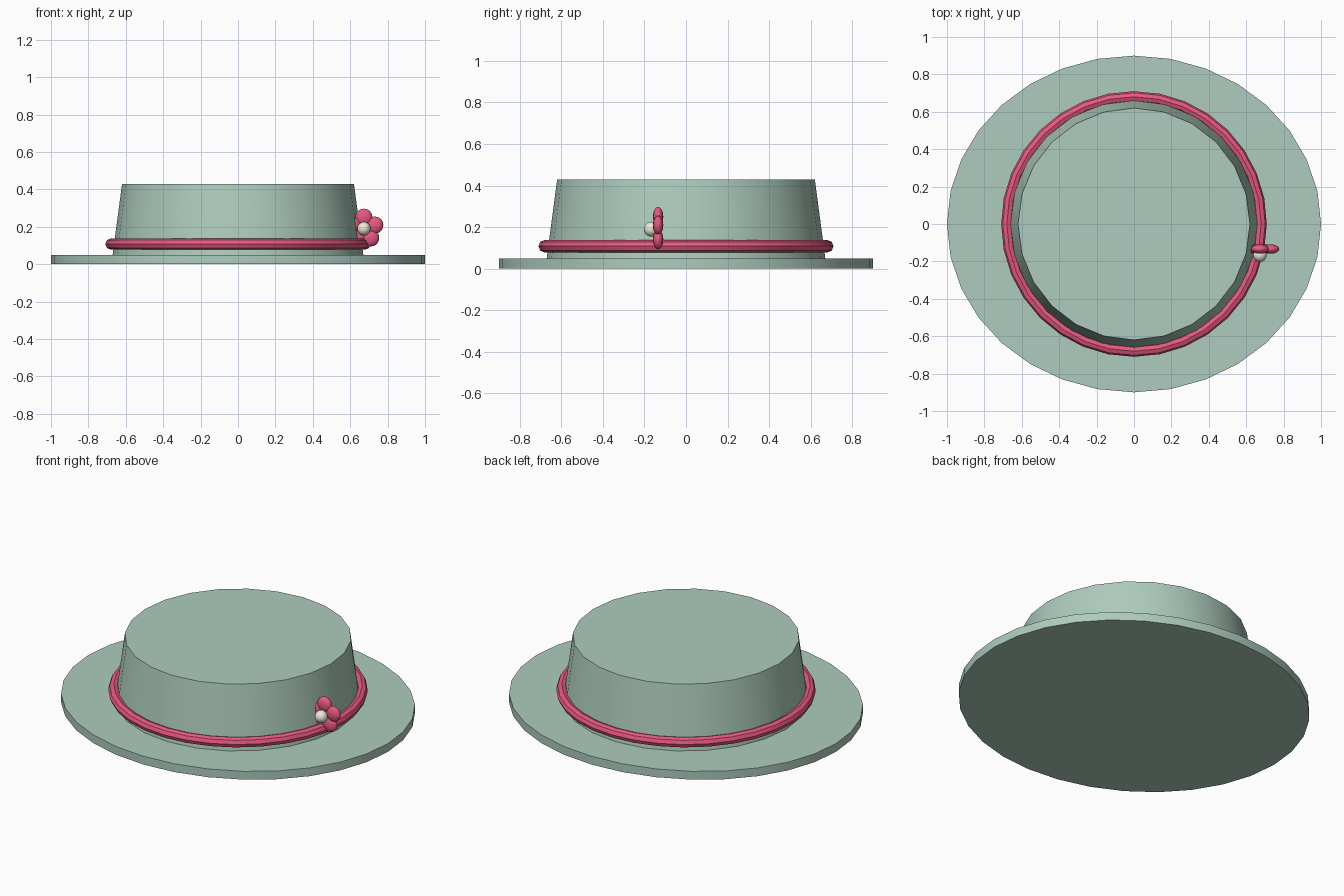
import bpy
from math import radians, cos, sin, pi

if "Cube" in bpy.data.objects:
    bpy.data.objects.remove(bpy.data.objects["Cube"])


def material(name, rgb):
    m = bpy.data.materials.new(name)
    m.diffuse_color = (*rgb, 1)
    m.use_nodes = True
    m.node_tree.nodes["Principled BSDF"].inputs["Base Color"].default_value = m.diffuse_color
    return m


FELT = material("sage_felt", (0.42, 0.60, 0.51))
PINK = material("pink", (0.80, 0.10, 0.22))
CREAM = material("cream", (0.85, 0.80, 0.70))


def finish(name, mat, scale=(1, 1, 1)):
    ob = bpy.context.object
    ob.name = name
    ob.scale = scale
    bpy.ops.object.transform_apply(location=False, rotation=False, scale=True)
    ob.data.materials.append(mat)
    bpy.ops.object.shade_smooth_by_angle(angle=radians(40))
    return ob


# Oval brim
bpy.ops.mesh.primitive_cylinder_add(vertices=32, radius=1, depth=0.05,
                                    location=(0, 0, 0.025))
finish("brim", FELT, (1, 0.9, 1))

# Tapered crown, seated slightly into the brim
bpy.ops.mesh.primitive_cone_add(vertices=24, radius1=0.673, radius2=0.62,
                                depth=0.40, location=(0, 0, 0.23))
finish("crown", FELT)

# Ribbon band
bpy.ops.mesh.primitive_torus_add(major_radius=0.68, minor_radius=0.03,
                                 major_segments=32, minor_segments=8,
                                 location=(0, 0, 0.108))
finish("band", PINK)

# Flower on the band: five flattened petals round a bead
FX, FY, FZ = 0.673, -0.134, 0.19
for i in range(5):
    a = pi / 2 + i * 2 * pi / 5
    bpy.ops.mesh.primitive_uv_sphere_add(
        segments=16, ring_count=10, radius=0.046,
        location=(FX + 0.061 * cos(a), FY, FZ + 0.061 * sin(a)))
    finish(f"petal_{i + 1}", PINK, (1, 0.54, 1))

bpy.ops.mesh.primitive_uv_sphere_add(segments=16, ring_count=10, radius=0.036,
                                     location=(FX, FY - 0.033, FZ))
finish("flower_centre", CREAM)
